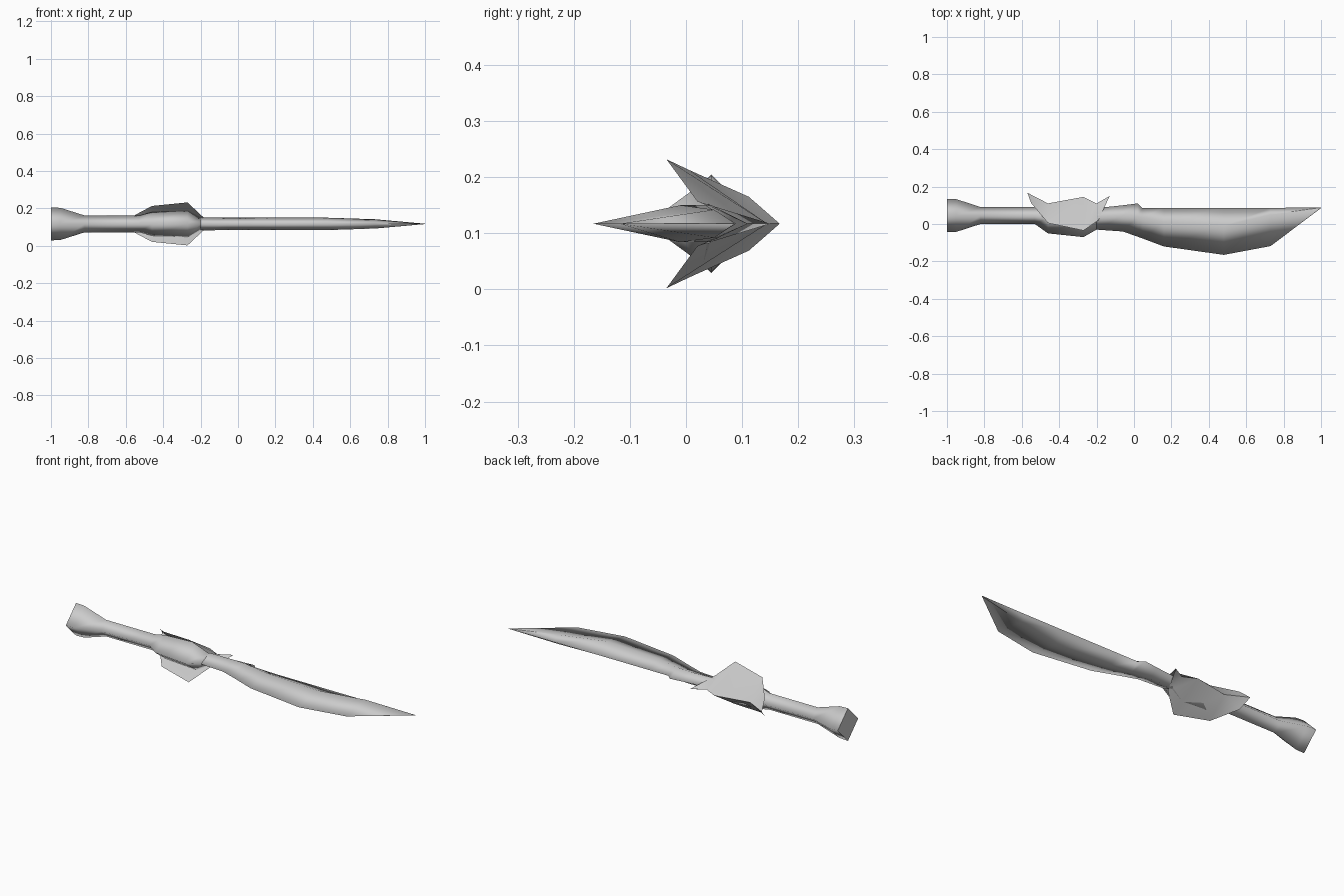
import bpy

if "Cube" in bpy.data.objects:
    bpy.data.objects.remove(bpy.data.objects["Cube"])

ZC = 0.117  # height of the long axis

steel = bpy.data.materials.new("grey_metal")
steel.diffuse_color = (0.6, 0.6, 0.6, 1)
steel.use_nodes = True
steel.node_tree.nodes["Principled BSDF"].inputs["Base Color"].default_value = steel.diffuse_color


def add_mesh(name, verts, faces):
    me = bpy.data.meshes.new(name)
    me.from_pydata(verts, [], faces)
    me.materials.append(steel)
    me.update()
    for p in me.polygons:
        p.use_smooth = True
    ob = bpy.data.objects.new(name, me)
    bpy.context.collection.objects.link(ob)
    return ob


def diamond_tube(name, rings, cap_start=False):
    """Four-sided loft; each ring is (x, front y, back y, ridge y, half height)."""
    verts, faces = [], []
    for x, yf, yb, ym, h in rings:
        verts += [(x, yf, ZC), (x, ym, ZC + h), (x, yb, ZC), (x, ym, ZC - h)]
    for r in range(len(rings) - 1):
        for i in range(4):
            a, b = r * 4 + i, r * 4 + (i + 1) % 4
            faces.append((a, a + 4, b + 4, b))
    if cap_start:
        # separate corner points keep the end face flat
        n = len(verts)
        verts += verts[:4]
        faces.append((n, n + 1, n + 2, n + 3))
    return add_mesh(name, verts, faces)


# grip with flared pommel and swollen guard core
diamond_tube("grip", [
    (-1.0, -0.042, 0.133, 0.045, 0.088),
    (-0.95, -0.042, 0.133, 0.045, 0.086),
    (-0.82, 0.0, 0.09, 0.045, 0.045),
    (-0.53, 0.0, 0.09, 0.045, 0.045),
    (-0.46, -0.05, 0.09, 0.035, 0.063),
    (-0.27, -0.07, 0.09, 0.03, 0.073),
    (-0.2, -0.03, 0.085, 0.04, 0.035),
], cap_start=True)

# curved single-edged blade with a small spur on the spine
diamond_tube("blade", [
    (-0.2, -0.03, 0.085, 0.04, 0.035),
    (-0.06, -0.04, 0.1, 0.045, 0.033),
    (0.02, -0.068, 0.11, 0.04, 0.033),
    (0.045, -0.077, 0.086, 0.035, 0.033),
    (0.16, -0.12, 0.086, 0.01, 0.033),
    (0.48, -0.165, 0.086, -0.01, 0.033),
    (0.73, -0.118, 0.086, 0.05, 0.025),
    (1.0, 0.085, 0.089, 0.087, 0.001),
])

# swept guard wings: thin plates meeting along a ridge behind the grip
ridge = [(-0.46, 0.11, 0), (-0.27, 0.145, 0), (-0.2, 0.11, 0)]
rim = [(-0.57, 0.167, 0), (-0.55, 0.112, 0.048), (-0.46, 0.005, 0.096),
       (-0.27, -0.035, 0.115), (-0.19, 0.02, 0.04), (-0.13, 0.15, 0)]
wing_faces = [(0, 3, 4), (0, 4, 5), (0, 5, 6, 1), (1, 6, 7, 2), (2, 7, 8)]
for name, s in (("upper_guard_wing", 1), ("lower_guard_wing", -1)):
    verts = [(x, y, ZC + s * z) for x, y, z in ridge + rim]
    faces = [f[::-s] for f in wing_faces]
    add_mesh(name, verts, faces)
